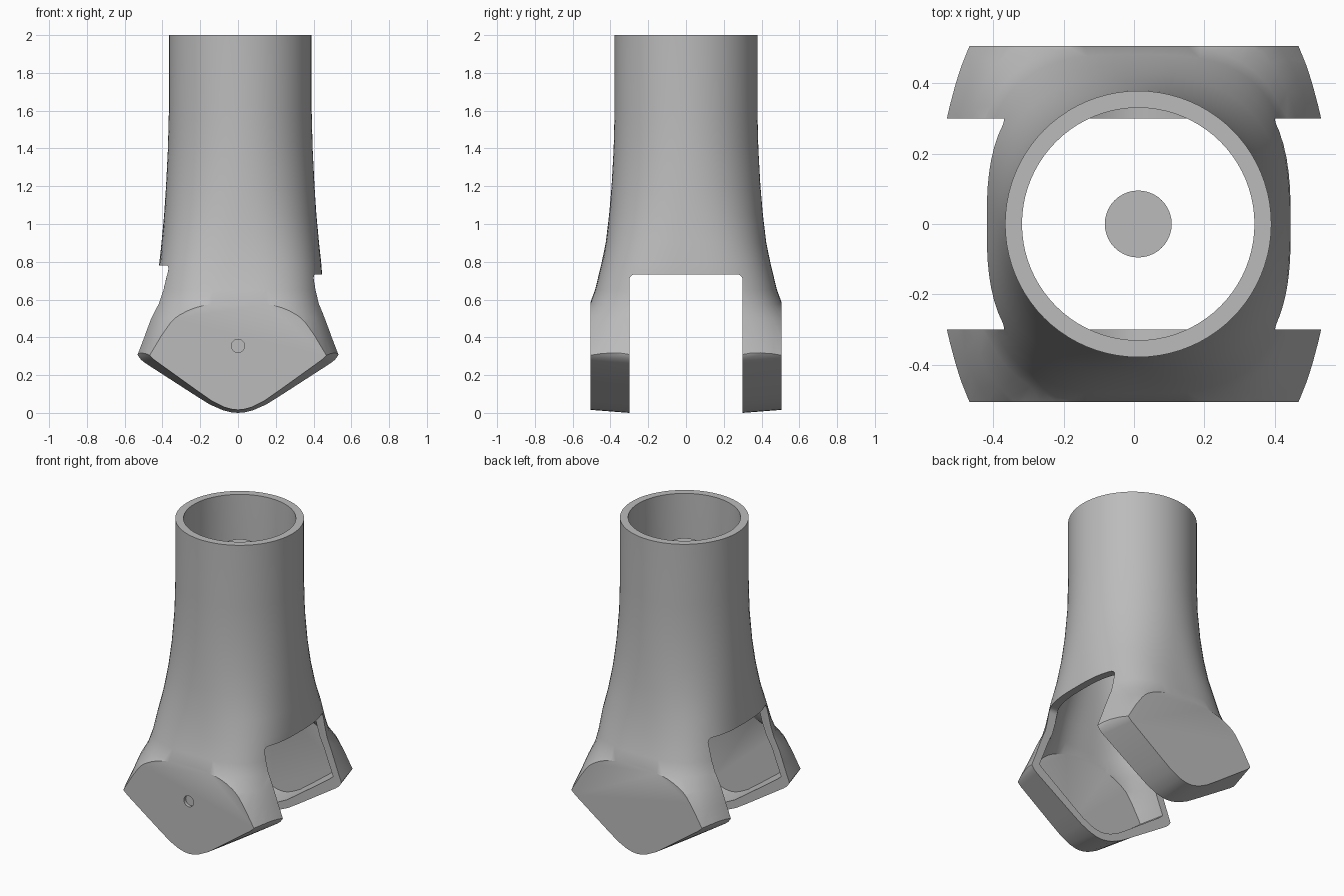
import bpy, math

if "Cube" in bpy.data.objects:
    bpy.data.objects.remove(bpy.data.objects["Cube"], do_unlink=True)

# Single grey material
grey = bpy.data.materials.new("plain_grey")
grey.use_nodes = True
COLOUR = (0.5, 0.5, 0.5, 1)
grey.diffuse_color = COLOUR
grey.node_tree.nodes["Principled BSDF"].inputs["Base Color"].default_value = COLOUR


def loft(name, rings):
    """Closed solid through rings that share one point count."""
    n = len(rings[0])
    verts = [p for ring in rings for p in ring]
    faces = [list(range(n))[::-1], list(range(len(verts) - n, len(verts)))]
    for r in range(len(rings) - 1):
        for i in range(n):
            j = (i + 1) % n
            faces.append([r * n + i, r * n + j, r * n + n + j, r * n + n + i])
    mesh = bpy.data.meshes.new(name)
    mesh.from_pydata(verts, [], faces)
    mesh.materials.append(grey)
    obj = bpy.data.objects.new(name, mesh)
    bpy.context.collection.objects.link(obj)
    # Make normals point outward
    import bmesh
    bm = bmesh.new()
    bm.from_mesh(mesh)
    bmesh.ops.recalc_face_normals(bm, faces=bm.faces)
    bm.to_mesh(mesh)
    bm.free()
    return obj


def combine(target, tool, operation):
    mod = target.modifiers.new(operation, "BOOLEAN")
    mod.object, mod.operation, mod.solver = tool, operation, "EXACT"
    bpy.context.view_layer.objects.active = target
    bpy.ops.object.modifier_apply(modifier=mod.name)
    bpy.data.objects.remove(tool, do_unlink=True)


def oval(z, a, b, power, cx, count=80):
    """Superellipse ring at height z."""
    ring = []
    for i in range(count):
        t = math.tau * i / count
        c, s = math.cos(t), math.sin(t)
        r = (abs(c) ** power + abs(s) ** power) ** (-1 / power)
        ring.append((cx + a * r * c, b * r * s, z))
    return ring


# Flared tube: height, half width, half depth, squareness, x offset
FLARE = [
    (-0.1, 0.68, 0.95, 3, 0), (0.3, 0.55, 0.70, 3, 0), (0.4, 0.515, 0.64, 3, 0),
    (0.5, 0.48, 0.57, 3.2, 0), (0.575, 0.455, 0.51, 3.1, 0.004),
    (0.65, 0.442, 0.482, 3, 0.008), (0.78, 0.43, 0.45, 2.8, 0.012),
    (0.9, 0.417, 0.425, 2.5, 0.012), (1.05, 0.403, 0.407, 2.25, 0.012),
    (1.2, 0.393, 0.394, 2.1, 0.012), (1.4, 0.383, 0.383, 2, 0.012),
    (1.6, 0.378, 0.378, 2, 0.012),
]


def flare(name, inset, top):
    keys = FLARE + [(top, 0.378, 0.378, 2, 0.012)]
    return loft(name, [oval(z, a - inset, b - inset, p, cx) for z, a, b, p, cx in keys])


# Rounded V shape of the prong ends, right half only
V_HALF = [(0.035, 0.003), (0.08, 0.014), (0.15, 0.045), (0.23, 0.095), (0.49, 0.263),
          (0.515, 0.283), (0.53, 0.305), (0.54, 0.34), (0.8, 2.3)]


def v_block(name, sections):
    """V shape lofted along y; each section is y, x scale, lift."""
    outline = [(-x, z) for x, z in reversed(V_HALF)] + [(0, 0)] + V_HALF
    return loft(name, [[(x * s, y, z + lift) for x, z in outline] for y, s, lift in sections])


# Outer form and inner hollow
body = flare("forked_tube", 0, 2)
combine(body, v_block("outer_trim", [(-0.505, 0.9, 0.016), (-0.3, 1, 0),
                                     (0.3, 1, 0), (0.505, 0.9, 0.016)]), "INTERSECT")
hollow = flare("hollow", 0.048, 2.1)
combine(hollow, v_block("inner_trim", [(-0.45, 0.86, 0.057), (-0.3, 0.91, 0.048),
                                       (0.3, 0.91, 0.048), (0.45, 0.86, 0.057)]), "INTERSECT")
combine(body, hollow, "DIFFERENCE")


# Slot between the prongs, higher on one side
def slot(x0, x1, top, radius=0.03, half=0.3):
    corner = [(half - radius + radius * math.cos(t * math.pi / 12),
               top - radius + radius * math.sin(t * math.pi / 12)) for t in range(7)]
    outline = [(half, -0.5)] + corner
    outline += [(-y, z) for y, z in reversed(outline)]
    return loft("slot", [[(x, y, z) for y, z in outline] for x in (x0, x1)])


combine(body, slot(0, 1, 0.733), "DIFFERENCE")
combine(body, slot(-1, 0.05, 0.78), "DIFFERENCE")

# Shallow round recess on the front face
recess = loft("recess", [[(x, y, z + 0.355) for x, z, _ in oval(0, 0.035, 0.035, 2, 0, 24)]
                         for y in (-0.6, -0.485)])
combine(body, recess, "DIFFERENCE")

# Small disc inside the upper tube
disc = loft("inner_disc", [oval(z, 0.095, 0.095, 2, 0.012, 40) for z in (1.8, 1.82)])

# Smooth curved walls, sharp rims
for obj in (body, disc):
    bpy.ops.object.select_all(action="DESELECT")
    obj.select_set(True)
    bpy.context.view_layer.objects.active = obj
    bpy.ops.object.shade_smooth_by_angle(angle=math.radians(30))
